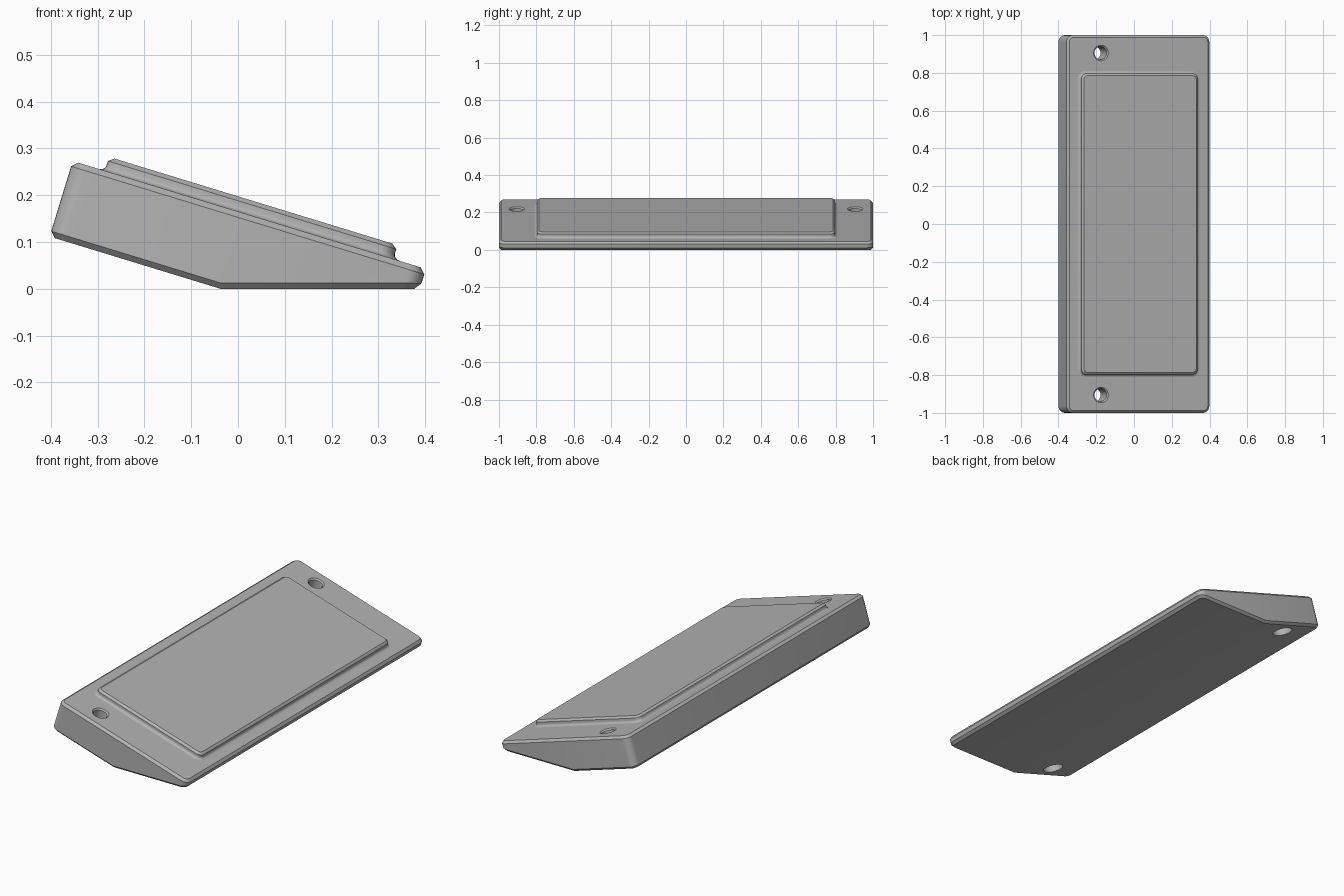
import bpy, bmesh
from math import sin, cos, pi, radians
from mathutils import Matrix, Vector

if "Cube" in bpy.data.objects:
    bpy.data.objects.remove(bpy.data.objects["Cube"], do_unlink=True)

TILT = Matrix.Rotation(radians(17), 4, 'Y')
TOP, BOTTOM, EDGE = 0.158, -0.011, 0.012

grey = bpy.data.materials.new("mid grey")
grey.use_nodes = True
grey.diffuse_color = (0.45, 0.45, 0.45, 1)
grey.node_tree.nodes["Principled BSDF"].inputs["Base Color"].default_value = grey.diffuse_color


def rounded_rect(u0, u1, v, r, w, grow=0.0, steps=6):
    """Ring of points: rectangle with round corners, offset outward by grow."""
    pts = []
    corners = [(u1 - r, v - r), (u0 + r, v - r), (u0 + r, r - v), (u1 - r, r - v)]
    for q, (cu, cv) in enumerate(corners):
        for i in range(steps + 1):
            a = pi / 2 * (q + i / steps)
            pts.append((cu + (r + grow) * cos(a), cv + (r + grow) * sin(a), w))
    return pts


def circle(cu, cv, r, w, n=32):
    return [(cu + r * cos(2 * pi * i / n), cv + r * sin(2 * pi * i / n), w) for i in range(n)]


def loft(rings):
    """Closed solid through a stack of rings, bottom to top, tilted into place."""
    bm = bmesh.new()
    loops = [[bm.verts.new(p) for p in ring] for ring in rings]
    n = len(loops[0])
    for a, b in zip(loops, loops[1:]):
        for i in range(n):
            j = (i + 1) % n
            bm.faces.new((a[i], a[j], b[j], b[i]))
    bm.faces.new(loops[0][::-1])
    bm.faces.new(loops[-1])
    bm.transform(TILT)
    bm.normal_update()
    return bm


def make_object(name, bm):
    mesh = bpy.data.meshes.new(name)
    bm.to_mesh(mesh)
    bm.free()
    mesh.materials.append(grey)
    obj = bpy.data.objects.new(name, mesh)
    bpy.context.collection.objects.link(obj)
    return obj


def activate(obj):
    bpy.ops.object.select_all(action='DESELECT')
    obj.select_set(True)
    bpy.context.view_layer.objects.active = obj


# Tilted slab with a chamfered top rim
outline = (-0.418, 0.372, 1.0, 0.035)
bm = loft([rounded_rect(*outline, BOTTOM),
           rounded_rect(*outline, TOP - EDGE),
           rounded_rect(*outline, TOP, -EDGE)])

# Flat foot where the slab meets the ground
cut = bmesh.ops.bisect_plane(bm, geom=bm.verts[:] + bm.edges[:] + bm.faces[:],
                             plane_co=(0, 0, 0), plane_no=(0, 0, -1), clear_outer=True)
rim = [e for e in bm.edges if e.is_boundary]
bmesh.ops.contextual_create(bm, geom=rim)
bmesh.ops.recalc_face_normals(bm, faces=bm.faces[:])
bm.normal_update()

# Chamfer around both underside faces
under = {f for f in bm.faces if f.normal.z < -0.8}
lower_rim = [e for e in bm.edges if sum(f in under for f in e.link_faces) == 1]
bmesh.ops.bevel(bm, geom=lower_rim, offset=EDGE, segments=1, affect='EDGES',
                clamp_overlap=False)
bmesh.ops.recalc_face_normals(bm, faces=bm.faces[:])
body = make_object("wedge_body", bm)

# Screw holes: countersunk above, counterbored below
hole_profile = [(0.05, -0.04), (0.05, 0.038), (0.034, 0.039), (0.034, TOP - 0.007),
                (0.041, TOP), (0.053, TOP + 0.012)]
for side in (-1, 1):
    cutter = make_object("hole_cutter", loft(
        [circle(-0.231, side * 0.905, r, w) for r, w in hole_profile]))
    cutter.hide_render = True
    activate(body)
    mod = body.modifiers.new("screw_hole", 'BOOLEAN')
    mod.operation = 'DIFFERENCE'
    mod.solver = 'EXACT'
    mod.object = cutter
    bpy.ops.object.modifier_apply(modifier=mod.name)
    bpy.data.objects.remove(cutter, do_unlink=True)

# Raised panel with a concave fillet at its foot and a chamfered top
panel = (-0.346, 0.299, 0.797, 0.03)
rings = [rounded_rect(*panel, TOP - 0.01, 0.014)]
for i in range(5):
    t = pi / 2 * i / 4
    rings.append(rounded_rect(*panel, TOP + 0.012 * (1 - cos(t)), 0.014 * (1 - sin(t))))
rings.append(rounded_rect(*panel, TOP + 0.022))
rings.append(rounded_rect(*panel, TOP + 0.031, -0.012))
raised = make_object("raised_panel", loft(rings))

for obj in (body, raised):
    activate(obj)
    bpy.ops.object.shade_smooth_by_angle(angle=radians(25))
